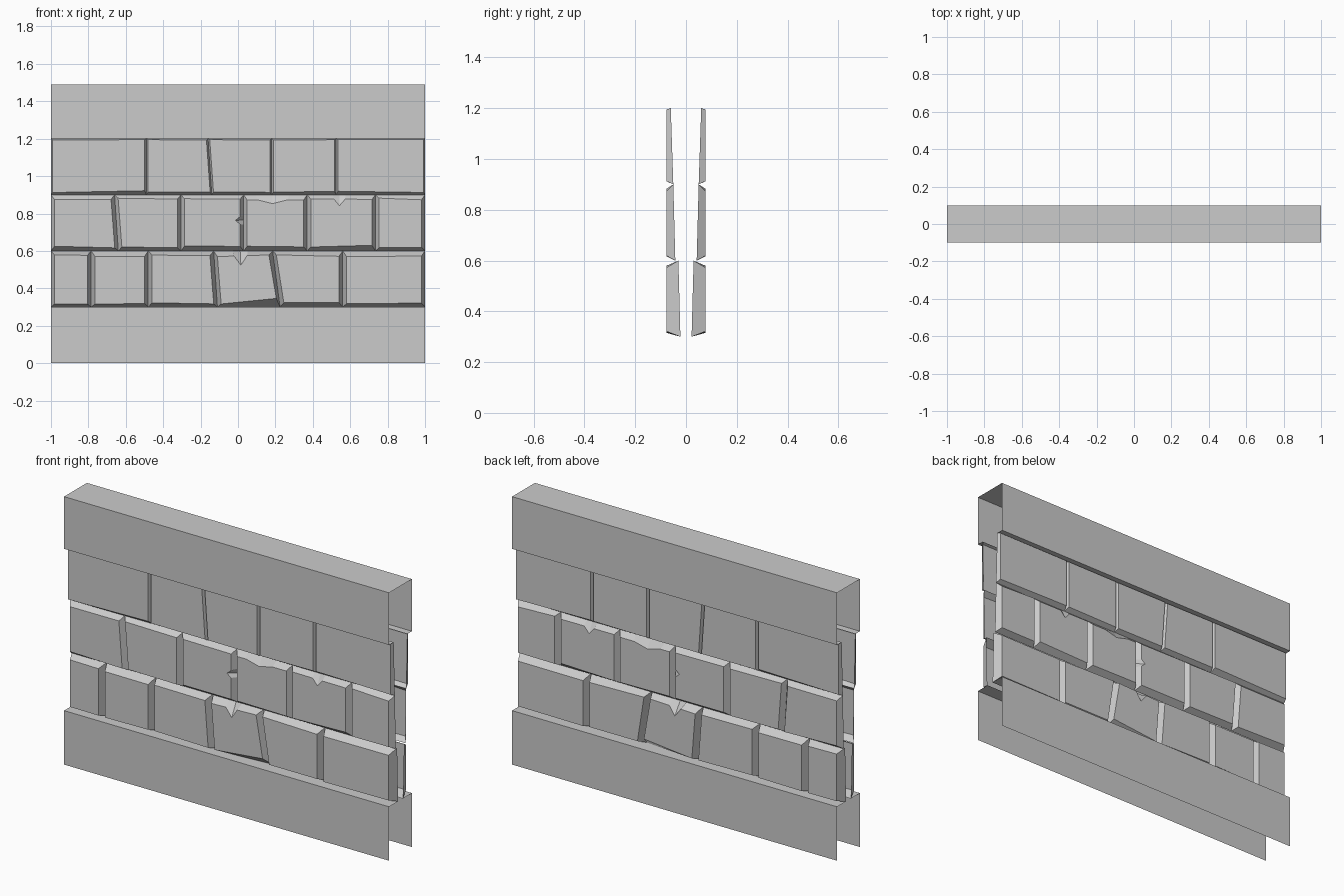
import bpy
import random
from mathutils import Vector

if "Cube" in bpy.data.objects:
    bpy.data.objects.remove(bpy.data.objects["Cube"])

random.seed(4)
FACE_Y = -0.077   # outer face of every stone


def make_object(name, verts, faces, mirror=False):
    mesh = bpy.data.meshes.new(name)
    mesh.from_pydata(verts, [], faces)
    mesh.update()
    ob = bpy.data.objects.new(name, mesh)
    bpy.context.collection.objects.link(ob)
    if mirror:
        mod = ob.modifiers.new("both_sides", 'MIRROR')
        mod.use_axis = (False, True, False)
        mod.use_mirror_merge = False
    return ob


def board(name, profile, mirror=False):
    """Sweep an open (y, z) profile along the wall length; ends stay open."""
    n = len(profile)
    verts = [(x, y, z) for x in (-1, 1) for y, z in profile]
    faces = [(i, i + n, i + n + 1, i + 1) for i in range(n - 1)]
    return make_object(name, verts, faces, mirror)


def add_chip(front, base, edge, t, depth, width):
    """Notch one edge of the flat face."""
    a, b = front[edge], front[(edge + 1) % 4]
    c, d = base[edge], base[(edge + 1) % 4]
    along = (b - a).normalized()
    inward = Vector((-along.z, 0, along.x))
    half = 0.5 * width / (b - a).length
    steps = ((t - half, 0), (t, depth), (t + half, 0))
    new_front = [a.lerp(b, s) + inward * dep for s, dep in steps]
    new_base = [c.lerp(d, s) for s, dep in steps]
    front[edge + 1:edge + 1] = new_front
    base[edge + 1:edge + 1] = new_base


def stone(name, base, side, low, high, skew, chip):
    """Chiselled block: irregular flat face with sloping sides to the joint."""
    signs = ((1, 1), (-1, 1), (-1, -1), (1, -1))
    front = []
    for k, (b, (sx, sz)) in enumerate(zip(base, signs)):
        dz = (low if sz > 0 else high) * random.uniform(0.75, 1.25)
        if k == 1:
            dz += skew    # bottom right corner lifted on slanted stones
        front.append(Vector((b.x + sx * side, FACE_Y, b.z + sz * dz)))
    if chip:
        add_chip(front, base, *chip)
    n = len(front)
    faces = [tuple(range(n))]
    faces += [(i, n + i, n + (i + 1) % n, (i + 1) % n) for i in range(n)]
    make_object(name, front + base, faces, mirror=True)


# Plinth boards and capping
board("plinth", [(-0.1, 0), (-0.1, 0.3), (-0.02, 0.3)], mirror=True)
board("cap", [(-0.06, 1.2), (-0.1, 1.2), (-0.1, 1.49),
              (0.1, 1.49), (0.1, 1.2), (0.06, 1.2)])

# Courses: joint positions, joint depth at bottom and top, face insets
COURSE = 0.3
courses = [
    ("lower", [-1, -.785, -.48, -.12, .205, .56, 1], -.022, -.03, .02, .02, .025),
    ("middle", [-1, -.65, -.305, .03, .37, .735, 1], -.042, -.05, .019, .021, .023),
    ("upper", [-1, -.49, -.15, .18, .525, 1], -.05, -.06, .009, .016, .006),
]
lean = {("lower", 3): -.01, ("lower", 4): -.02, ("middle", 1): -.01,
        ("upper", 2): -.01}
lifted = {("lower", 3): .03, ("upper", 0): .005, ("middle", 4): .01}
chips = {   # edge, position, depth, width
    ("lower", 3): (2, .55, .05, .07),
    ("middle", 2): (1, .55, .025, .04),
    ("middle", 3): (2, .55, .02, .16),
    ("middle", 4): (2, .53, .035, .06),
}

for row, (name, xs, y0, y1, side, low, high) in enumerate(courses):
    z0 = COURSE * (row + 1)
    z1 = z0 + COURSE
    for i in range(len(xs) - 1):
        tl, tr = lean.get((name, i), 0), lean.get((name, i + 1), 0)
        base = [Vector((xs[i] - tl, y0, z0)), Vector((xs[i + 1] - tr, y0, z0)),
                Vector((xs[i + 1] + tr, y1, z1)), Vector((xs[i] + tl, y1, z1))]
        stone(f"{name}_stone_{i + 1}", base, side, low, high,
              lifted.get((name, i), 0), chips.get((name, i)))
